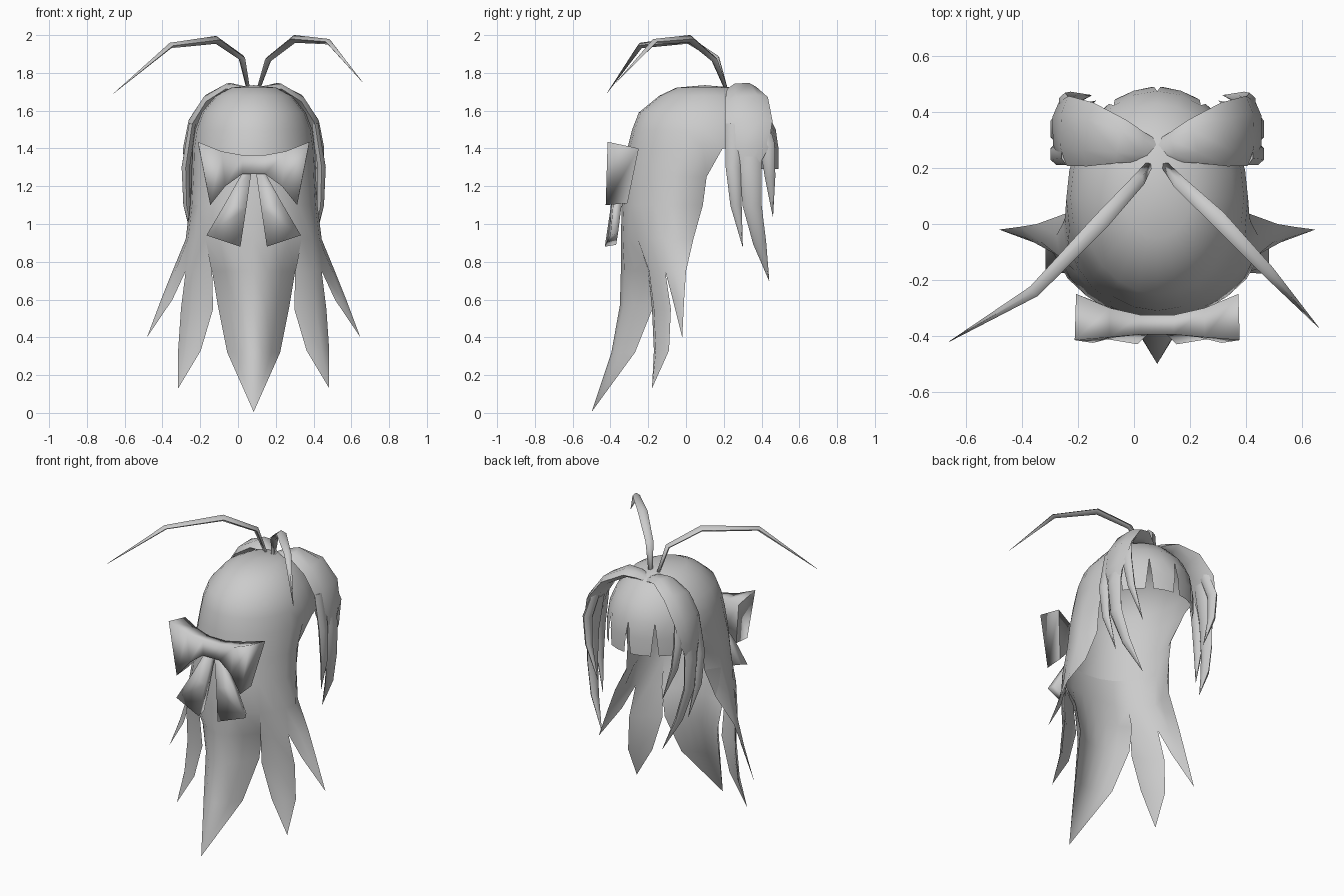
import bpy, bmesh, math
from mathutils import Vector as V

if "Cube" in bpy.data.objects:
    bpy.data.objects.remove(bpy.data.objects["Cube"])

CX = 0.083  # mirror plane of the hair
mat = bpy.data.materials.new("plain_grey")
mat.diffuse_color = (0.6, 0.6, 0.6, 1)
mat.use_nodes = True
mat.node_tree.nodes["Principled BSDF"].inputs["Base Color"].default_value = mat.diffuse_color


def finish(name, bm, angle=60, flip=False):
    bmesh.ops.remove_doubles(bm, verts=bm.verts, dist=0.0005)
    bmesh.ops.dissolve_degenerate(bm, edges=bm.edges, dist=0.0005)
    bmesh.ops.recalc_face_normals(bm, faces=bm.faces)
    if flip:
        bmesh.ops.reverse_faces(bm, faces=bm.faces)
    me = bpy.data.meshes.new(name)
    bm.to_mesh(me)
    bm.free()
    ob = bpy.data.objects.new(name, me)
    bpy.context.collection.objects.link(ob)
    ob.location.x = CX
    me.materials.append(mat)
    bpy.context.view_layer.objects.active = ob
    ob.select_set(True)
    bpy.ops.object.shade_smooth_by_angle(angle=math.radians(angle))
    ob.select_set(False)
    return ob


def skin(bm, rows, closed=False):
    """Faces between consecutive rows of points."""
    vr = [[bm.verts.new(p) for p in r] for r in rows]
    n = len(rows[0])
    for a, b in zip(vr, vr[1:]):
        for i in range(n if closed else n - 1):
            j = (i + 1) % n
            bm.faces.new((a[i], a[j], b[j], b[i]))
    if closed:
        bm.faces.new(vr[0])
        bm.faces.new(vr[-1])


def tube(name, path, wide, sides=6, angle=60):
    """Tapered lock along (x, y, z, half width, half thickness) stations."""
    bm = bmesh.new()
    pts = [V(p[:3]) for p in path]
    rows = []
    for i, p in enumerate(path):
        t = (pts[min(i + 1, len(pts) - 1)] - pts[max(i - 1, 0)]).normalized()
        n = t.cross(V(wide)).normalized()
        w = n.cross(t)
        rows.append([pts[i] + w * p[3] * math.cos(k * math.tau / sides)
                     + n * p[4] * math.sin(k * math.tau / sides) for k in range(sides)])
    skin(bm, rows, True)
    return finish(name, bm, angle)


def ring(z, hw, yc, ry, degs):
    """Points of an ellipse; 0 degrees is the back centre. Low rows curl in at the front edge."""
    curl = {1.25: .88, 1.1: .85, .92: .93}.get(z, 1)
    return [V((hw * math.sin(math.radians(d)) * (curl if abs(d) == 105 else 1),
               yc - ry * math.cos(math.radians(d)), z)) for d in degs]


# ---- Back hair: dome, hanging shell and pointed locks in one skin, plus an inner layer
bm, inner = bmesh.new(), bmesh.new()
full = range(-180, 181, 15)
dome = [(1.735, 0, 0.10, 0), (1.722, 0.12, 0.10, 0.15), (1.68, 0.20, 0.10, 0.24),
        (1.59, 0.275, 0.09, 0.34), (1.5, 0.31, 0.095, 0.38)]
skin(bm, [ring(*r, full) for r in dome])
shell = [dome[-1], (1.4, 0.325, 0.09, 0.40), (1.25, 0.33, 0.02, 0.345),
         (1.1, 0.338, 0.001, 0.341), (0.92, 0.36, -0.04, 0.305)]
skin(bm, [ring(*r, range(-105, 106, 15)) for r in shell])


def lock(degs, sections, inset):
    """Outer lock below the shell and its flatter inner side."""
    top = ring(*shell[-1], degs)
    n = len(top) - 1
    hump = [4 * k / n * (1 - k / n) for k in range(n + 1)]

    def rows(f):
        return [[V(a).lerp(V(b), k / n) + V(bulge) * hump[k] * f for k in range(n + 1)]
                for a, b, bulge in sections]
    skin(bm, [top] + rows(1))
    mid = [p - V((p.x, p.y, 0)).normalized() * inset * h for p, h in zip(top, hump)]
    skin(inner, [ring(*shell[-2], degs), mid] + rows(0.45))


# centre lock
tip = (0, -0.5, 0.005)
lock(range(-45, 46, 15), [
    ((-.22, -.18, .75), (.22, -.18, .75), (0, -.165, 0)),
    ((-.19, -.17, .57), (.19, -.17, .57), (0, -.18, 0)),
    ((-.14, -.27, .32), (.14, -.27, .32), (0, -.125, 0)),
    (tip, tip, (0, 0, 0))], .06)
for s in (1, -1):
    # middle and outer side locks
    tip = (s * .4, -.18, .13)
    lock((s * 45, s * 60, s * 75), [
        ((s * .22, -.2, .75), (s * .36, -.11, .75), (s * .03, -.04, 0)),
        ((s * .215, -.18, .55), (s * .385, -.08, .55), (s * .03, -.04, 0)),
        ((s * .28, -.17, .33), (s * .4, -.09, .33), (s * .02, -.03, 0)),
        (tip, tip, (0, 0, 0))], .03)
    tip = (s * .565, -.02, .4)
    lock((s * 75, s * 90, s * 105), [
        ((s * .36, -.11, .75), (s * .43, 0, .75), (s * .02, -.01, 0)),
        ((s * .43, -.07, .6), (s * .49, -.01, .6), (s * .01, -.01, 0)),
        (tip, tip, (0, 0, 0))], .04)
    # temple edge and square fringe teeth
    skin(bm, [ring(*shell[k], (s * 105, s * 120)) for k in (0, 1)])
    for mid in (135, 165):
        skin(bm, [ring(*shell[0], [s * (mid + d) for d in (-15, 0, 15)]),
                  ring(1.4, .325, .09, .40, [s * (mid + d) for d in (-13, 0, 13)]),
                  ring(1.29, .325, .09, .40, [s * (mid + d) for d in (-11, 0, 11)])])
finish("back_hair", bm, 80)
finish("inner_hair", inner, 80, True)

# ---- Swept bangs: a broad band and three hanging locks that curl inward on each side
for s, side in ((1, "right"), (-1, "left")):
    bangs = {
        "band": [(-.01, .255, 1.68, .035, .02), (.06, .275, 1.71, .055, .025), (.13, .295, 1.72, .08, .03),
                 (.24, .32, 1.66, .115, .03), (.32, .333, 1.54, .125, .03), (.352, .335, 1.4, .10, .025),
                 (.358, .33, 1.28, .04, .015)],
        "long_lock": [(.32, .34, 1.53, .07, .03), (.355, .34, 1.3, .06, .03), (.35, .35, 1.1, .05, .025),
                      (.305, .39, .9, .035, .02), (.22, .44, .7, .001, .001)],
        "rear_lock": [(.325, .26, 1.53, .05, .02), (.36, .25, 1.3, .04, .025), (.355, .265, 1.1, .03, .02),
                      (.31, .30, .88, .001, .001)],
        "front_lock": [(.30, .39, 1.56, .04, .02), (.33, .43, 1.42, .04, .025), (.31, .445, 1.25, .028, .02),
                       (.235, .46, 1.04, .001, .001)]}
    for part, path in bangs.items():
        tube(f"{side}_bang_{part}", [(s * p[0],) + p[1:] for p in path], (0, 1, 0))

# ---- Two long bent strands on top
r = (.014, .024, .03, .022, .001)
strands = {
    "left": [(-.03, .21, 1.72), (-.063, .16, 1.88), (-.20, .01, 1.975), (-.44, -.24, 1.945), (-.743, -.42, 1.69)],
    "right": [(.027, .21, 1.72), (.077, .15, 1.87), (.217, .02, 1.98), (.397, -.17, 1.965), (.577, -.37, 1.75)]}
for side, path in strands.items():
    s = 1 if side == "right" else -1
    tube(f"{side}_top_strand", [p + (w, w * .7) for p, w in zip(path, r)], (s, 1, 0), 4, 100)


def box_loft(name, sections, angle=100):
    bm = bmesh.new()
    skin(bm, sections, True)
    return finish(name, bm, angle)


# ---- Bow on the back: one flared body from wing to wing, and two tails
def wing(s):
    return [[(s * .06, -.395, 1.265), (s * .06, -.395, 1.365), (s * .06, -.325, 1.365), (s * .06, -.325, 1.265)],
            [(s * .15, -.405, 1.20), (s * .17, -.405, 1.385), (s * .17, -.30, 1.38), (s * .15, -.305, 1.20)],
            [(s * .23, -.425, 1.10), (s * .295, -.415, 1.435), (s * .29, -.25, 1.40), (s * .23, -.31, 1.11)]]


box_loft("bow", wing(-1)[::-1] + wing(1))
for s, side in ((1, "right"), (-1, "left")):
    box_loft(f"{side}_bow_tail", [
        [(s * .01, -.38, 1.29), (s * .05, -.38, 1.29), (s * .05, -.33, 1.29), (s * .01, -.33, 1.29)],
        [(s * .04, -.40, 1.08), (s * .15, -.385, 1.11), (s * .14, -.34, 1.11), (s * .04, -.35, 1.08)],
        [(s * .07, -.43, .88), (s * .25, -.40, .94), (s * .23, -.36, .95), (s * .07, -.37, .89)]])
